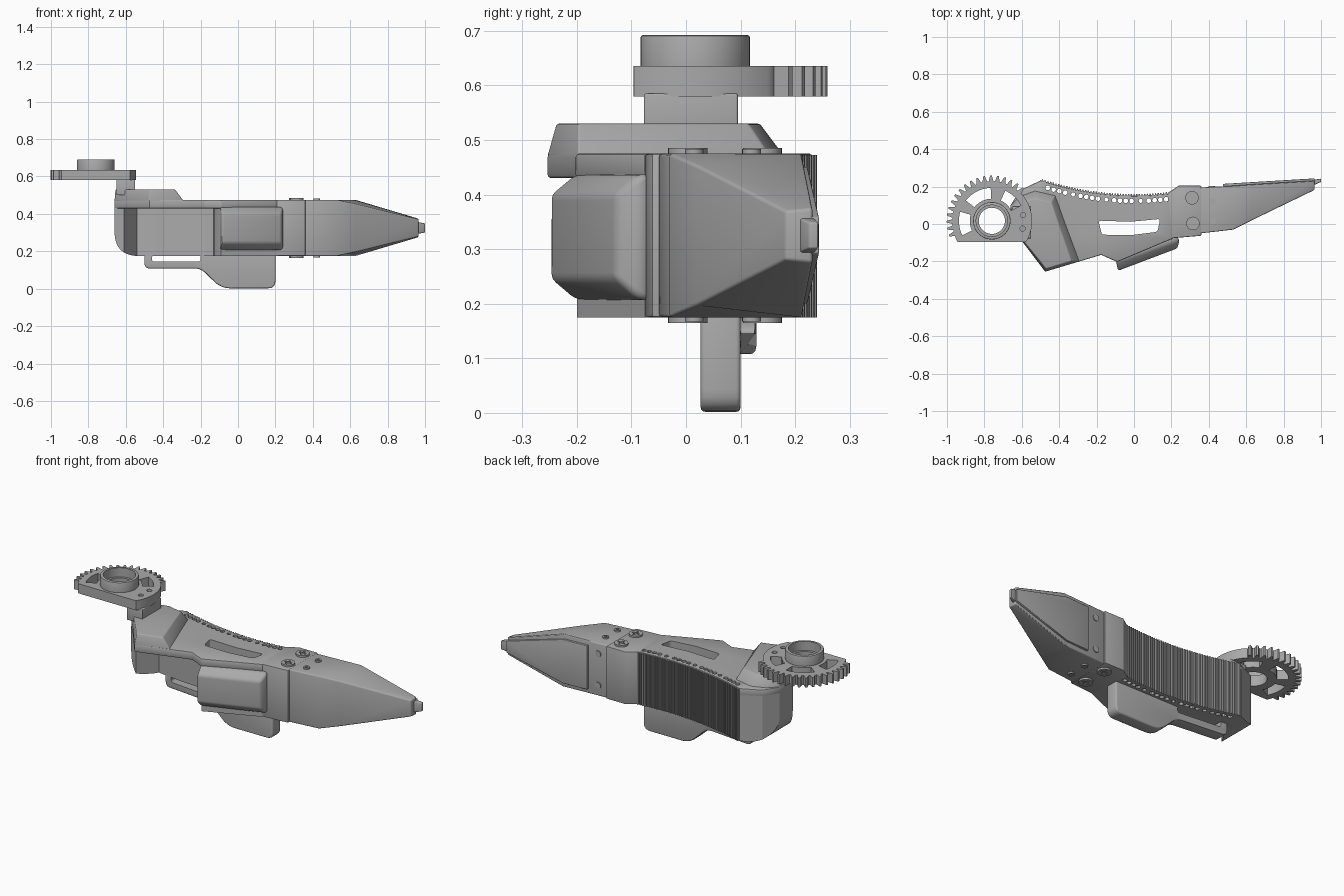
import bpy, bmesh, math
from mathutils import Vector

if "Cube" in bpy.data.objects:
    bpy.data.objects.remove(bpy.data.objects["Cube"])

grey = bpy.data.materials.new("mid grey")
grey.use_nodes = True
tone = (0.4, 0.4, 0.4, 1)
grey.diffuse_color = tone
grey.node_tree.nodes["Principled BSDF"].inputs["Base Color"].default_value = tone


def loft(name, rings, bevel=0, segments=3):
    """Skin a closed solid through rings of equal point count."""
    bm = bmesh.new()
    loops = [[bm.verts.new(p) for p in ring] for ring in rings]
    n = len(loops[0])
    for a, b in zip(loops, loops[1:]):
        for i in range(n):
            j = (i + 1) % n
            bm.faces.new((a[i], a[j], b[j], b[i]))
    bm.faces.new(loops[0])
    bm.faces.new(loops[-1])
    bmesh.ops.recalc_face_normals(bm, faces=bm.faces)
    mesh = bpy.data.meshes.new(name)
    bm.to_mesh(mesh)
    bm.free()
    mesh.materials.append(grey)
    obj = bpy.data.objects.new(name, mesh)
    bpy.context.collection.objects.link(obj)
    if bevel:
        mod = obj.modifiers.new("Bevel", "BEVEL")
        mod.width, mod.segments = bevel, segments
        mod.limit_method, mod.angle_limit = "ANGLE", math.radians(40)
        apply(obj, mod)
    return obj


def apply(obj, mod):
    with bpy.context.temp_override(object=obj, active_object=obj, selected_objects=[obj]):
        bpy.ops.object.modifier_apply(modifier=mod.name)


def prism(name, pts, lo, hi, axis="z", **kw):
    place = (lambda p, h: (p[0], p[1], h)) if axis == "z" else (lambda p, h: (p[0], h, p[1]))
    return loft(name, [[place(p, h) for p in pts] for h in (lo, hi)], **kw)


def circle(x, y, r, n=32):
    return [(x + r * math.cos(2 * math.pi * i / n), y + r * math.sin(2 * math.pi * i / n)) for i in range(n)]


def rounded(pts, r, steps=5):
    """Round the corners of an outline; r is one radius or one per corner."""
    out = []
    for i, p in enumerate(pts):
        rad = r[i] if isinstance(r, list) else r
        p, a, b = Vector(p), Vector(pts[i - 1]), Vector(pts[(i + 1) % len(pts)])
        if rad == 0:
            out.append(tuple(p))
            continue
        s, e = p + (a - p).normalized() * rad, p + (b - p).normalized() * rad
        for k in range(steps + 1):
            t = k / steps
            out.append(tuple(s * (1 - t) ** 2 + p * 2 * t * (1 - t) + e * t * t))
    return out


def cut(obj, cutters, operation="DIFFERENCE"):
    for c in cutters:
        mod = obj.modifiers.new("Cut", "BOOLEAN")
        mod.operation, mod.solver, mod.object = operation, "EXACT", c
        apply(obj, mod)
        bpy.data.objects.remove(c)


def back(x):
    return 0.16 + 0.33 * x * x


# Main housing: lower shell, recessed at the front left, under an overhanging top plate
steps = 24
arc = [0.19 - 0.69 * i / steps for i in range(steps + 1)]
rear = [(x, back(x) - 0.01) for x in arc]
left_end = [(-0.61, 0.18), (-0.66, 0.1), (-0.66, -0.02)]
shell = prism("lower_shell", rear + left_end + [(-0.61, -0.05), (-0.54, 0.06), (-0.4, 0.04), (-0.2, 0.028),
              (-0.14, 0.0), (-0.125, -0.15), (-0.09, -0.2), (0.21, -0.075)], 0.175, 0.44)
side = rounded([(-0.66, 0.175), (0.5, 0.175), (0.5, 0.6), (-0.66, 0.6)], [0.13, 0, 0, 0], 10)
cut(shell, [prism("side_cutter", side, -1, 1, "y")], "INTERSECT")
plate = prism("top_plate", rear + left_end + [(-0.6, -0.09), (-0.475, -0.255), (-0.175, -0.165),
              (-0.09, -0.203), (0.21, -0.077)], 0.43, 0.475, bevel=0.006, segments=2)


# Long window and the row of vents along the back
def housing_cutters():
    window = [(-0.19, 0.018), (-0.172, -0.057), (-0.02, -0.06), (0.125, -0.042), (0.14, 0.027), (-0.02, 0.012)]
    yield prism("window", rounded(window, [0.015, 0.015, 0, 0.015, 0.015, 0]), 0, 1)
    for start in (-0.475, -0.3, -0.12, 0.065):
        for k in range(4):
            x = start + 0.014 + k * 0.031
            yield prism("vent", circle(x, back(x) - 0.037, 0.0125, 12), 0, 1)
    for x in (-0.325, -0.148, 0.036):
        yield prism("vent_hole", circle(x, back(x) - 0.037, 0.011, 12), 0, 1)


for part in (shell, plate):
    cut(part, list(housing_cutters()))

# Raised shoulder at the gear end
base = [(-0.66, -0.02), (-0.6, -0.09), (-0.475, -0.255), (-0.29, -0.198), (-0.375, 0.03), (-0.42, 0.155),
        (-0.53, 0.18), (-0.61, 0.15), (-0.66, 0.1)]
crown = [(-0.655, -0.02), (-0.595, -0.085), (-0.47, -0.238), (-0.335, -0.198), (-0.41, 0.02), (-0.44, 0.115),
         (-0.53, 0.135), (-0.6, 0.12), (-0.655, 0.08)]
loft("raised_shoulder", [[(x, y, 0.47) for x, y in base], [(x, y, 0.53) for x, y in crown]], bevel=0.005)

# Ribbed grip on the curved back
ribs, teeth = [], 48
for i in range(teeth):
    for f, h in ((0, 0), (0.45, 0), (0.5, -0.008), (0.95, -0.008)):
        x = 0.19 - 0.69 * (i + f) / teeth
        ribs.append((x, back(x) + h))
inner = [(x, back(x) - 0.016) for x in reversed(arc)]
prism("ribbed_grip", ribs + inner, 0.175, 0.472)

# Front box with sloped upper and lower borders
face = ((-0.085, -0.25), (0.232, -0.13))
layers = [((-0.09, -0.13), (0.21, -0.04), 0.207, 0.437),
          ((-0.095, -0.205), (0.243, -0.085), 0.207, 0.437), (*face, 0.245, 0.4)]
loft("front_box", [[(*a, lo), (*b, lo), (*b, hi), (*a, hi)] for a, b, lo, hi in layers], bevel=0.012)

# Lower fin with its slotted loop, sheared to follow the curve
fin = rounded([(-0.5, 0.19), (-0.5, 0.108), (-0.2, 0.108), (-0.09, 0.002), (0.2, 0.002), (0.2, 0.19)],
              [0, 0.03, 0.03, 0.05, 0.04, 0])
fin_obj = prism("lower_fin", fin, 0.027, 0.1, "y", bevel=0.008)
slot = rounded([(-0.46, 0.145), (-0.2, 0.145), (-0.2, 0.18), (-0.46, 0.18)], 0.014)
cut(fin_obj, [prism("slot", slot, -1, 1, "y")])
for v in fin_obj.data.vertices:
    v.co.y += 0.1 * max(0, -0.2 - v.co.x)

# Connector block with screws above and below
prism("connector", [(0.18, 0.165), (0.24, 0.205), (0.36, 0.205), (0.36, -0.063), (0.19, -0.077)],
      0.175, 0.475, bevel=0.005, segments=2)
for i, (x, y, r, h) in enumerate(((0.31, 0.14, 0.036, 0.01), (0.315, 0.003, 0.036, 0.01),
                                  (0.422, 0.12, 0.017, 0.008), (0.422, 0.015, 0.017, 0.008))):
    for label, lo, hi in (("top", 0.46, 0.475 + h), ("bottom", 0.175 - h, 0.19)):
        screw = prism(f"screw_{label}_{i + 1}", circle(x, y, r, 24), lo, hi)
        z = hi if label == "top" else lo
        w = r * 0.15
        for a, b in ((w, r * 0.6), (r * 0.6, w)):
            cross = [(x - a, y - b), (x + a, y - b), (x + a, y + b), (x - a, y + b)]
            cut(screw, [prism("cross", cross, z - 0.005, z + 0.005)])

# Tapered finger: front edge narrows ahead of the back edge
sections = [(0.355, -0.05, 0.195, 0.15, 0.15), (0.53, -0.03, 0.205, 0.15, 0.15),
            (0.63, 0.02, 0.212, 0.128, 0.15), (0.965, 0.182, 0.232, 0.045, 0.05)]
loft("finger", [[(x, f, 0.325 - hf), (x, f, 0.325 + hf), (x, b, 0.325 + hb), (x, b, 0.325 - hb)]
                for x, f, b, hf, hb in sections], bevel=0.006)
loft("finger_tip", [[(x, f, 0.325 - h), (x, f, 0.325 + h), (x, b, 0.325 + h), (x, b, 0.325 - h)]
                    for x, f, b, h in ((0.955, 0.205, 0.235, 0.033), (1.0, 0.225, 0.243, 0.024))], bevel=0.004)

# Back pad on the finger, and its two small screws
pad = [(0.475, 0.2), (0.62, 0.2), (0.965, 0.292), (0.965, 0.358), (0.62, 0.45), (0.475, 0.45)]
loft("back_pad", [[(x, 0.177 + 0.06 * x + d, z) for x, z in pad] for d in (-0.02, 0.009)], bevel=0.003)
for z in (0.235, 0.415):
    prism("pad_screw", circle(0.415, z, 0.018, 20), 0.19, 0.203, "y")

# Gear sector with a flat lower edge
gx, gy = -0.76, 0.017
outline = []
for i in range(160):
    a = i * 2.25
    toothed = 42 <= a <= 203
    r = (0.242 if i % 4 in (0, 1) else 0.212) if toothed else 0.215
    x, y = r * math.cos(math.radians(a)), r * math.sin(math.radians(a))
    outline.append((gx + x, gy + max(y, -0.113)))
gear = prism("gear_sector", outline, 0.58, 0.635)


def arc_slot(a0, a1, r0, r1):
    angles = [math.radians(a0 + (a1 - a0) * k / 10) for k in range(11)]
    pts = [(gx + r1 * math.cos(a), gy + r1 * math.sin(a)) for a in angles]
    return pts + [(gx + r0 * math.cos(a), gy + r0 * math.sin(a)) for a in reversed(angles)]


cut(gear, [prism("gear_slot", arc_slot(*s, 0.118, 0.176), 0, 1) for s in ((28, 66), (92, 142), (164, 206))])
cut(gear, [prism("gear_hole", circle(gx + 0.17 * math.cos(a), gy + 0.17 * math.sin(a), 0.014, 16), 0, 1)
           for a in (-0.25, 0.18)])

# Hub collar, bored through with a stepped seat
hub = prism("hub", circle(gx, gy, 0.1, 48), 0.582, 0.692, bevel=0.004, segments=2)
cut(hub, [prism("seat", circle(gx, gy, 0.084, 48), 0.64, 1)])
for part in (hub, gear):
    cut(part, [prism("bore", circle(gx, gy, 0.07, 48), 0, 1)])

# Post carrying the gear
prism("gear_post", [(-0.65, -0.077), (-0.55, -0.077), (-0.55, 0.095), (-0.65, 0.095)],
      0.5, 0.585, bevel=0.004)

# Smooth shading with crisp edges
bpy.ops.object.select_all(action="DESELECT")
for obj in bpy.context.scene.objects:
    if obj.type == "MESH" and obj.data.materials and obj.data.materials[0] == grey:
        obj.select_set(True)
        bpy.context.view_layer.objects.active = obj
bpy.ops.object.shade_smooth_by_angle(angle=math.radians(30))
